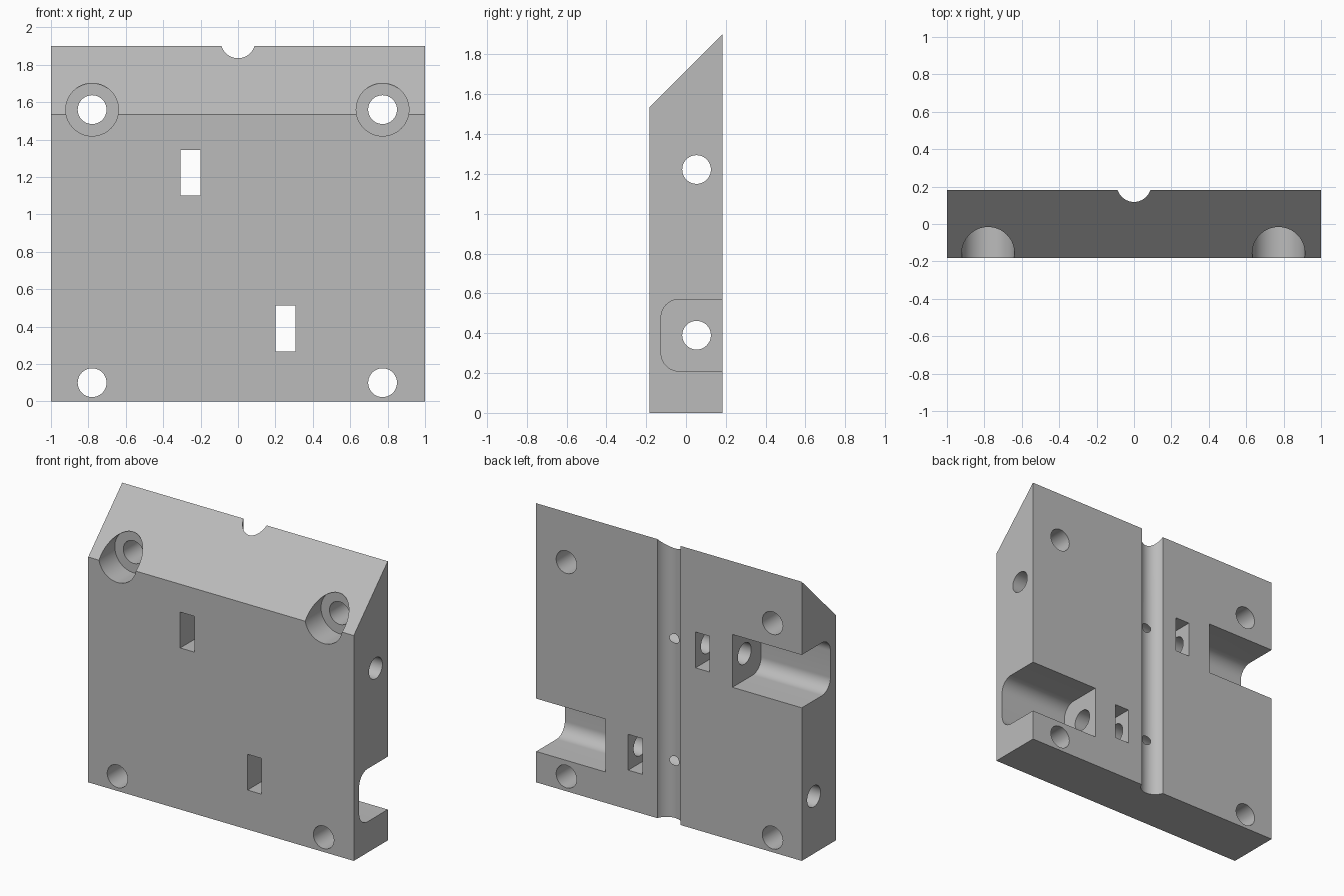
import bpy, bmesh, math
from mathutils import Vector

if "Cube" in bpy.data.objects:
    bpy.data.objects.remove(bpy.data.objects["Cube"], do_unlink=True)

HALF_W, HALF_D, HEIGHT = 1.0, 0.183, 1.9
SHOULDER = HEIGHT - 2 * HALF_D

grey = bpy.data.materials.new("machined grey")
grey.use_nodes = True
colour = (0.5, 0.5, 0.5, 1)
grey.diffuse_color = colour
grey.node_tree.nodes["Principled BSDF"].inputs["Base Color"].default_value = colour

# Turns outline coordinates (u, v) and a distance w into x, y, z
PLACE = {
    "x": lambda u, v, w: Vector((w, u, v)),
    "y": lambda u, v, w: Vector((u, w, v)),
    "z": lambda u, v, w: Vector((u, v, w)),
}


def prism(name, outline, axis, start, end):
    """Extrude a flat outline along an axis."""
    bm = bmesh.new()
    face = bm.faces.new([bm.verts.new(PLACE[axis](u, v, start)) for u, v in outline])
    out = bmesh.ops.extrude_face_region(bm, geom=[face])
    moved = [g for g in out["geom"] if isinstance(g, bmesh.types.BMVert)]
    bmesh.ops.translate(bm, verts=moved, vec=PLACE[axis](0, 0, end - start))
    bmesh.ops.recalc_face_normals(bm, faces=bm.faces)
    mesh = bpy.data.meshes.new(name)
    bm.to_mesh(mesh)
    bm.free()
    mesh.materials.append(grey)
    obj = bpy.data.objects.new(name, mesh)
    bpy.context.collection.objects.link(obj)
    return obj


def arc(u, v, r, first=0, last=360, steps=64):
    count = steps if last - first == 360 else steps + 1
    angles = [math.radians(first + (last - first) * i / steps) for i in range(count)]
    return [(u + r * math.cos(a), v + r * math.sin(a)) for a in angles]


def rect(u0, u1, v0, v1):
    return [(u0, v0), (u1, v0), (u1, v1), (u0, v1)]


# Plate with its top front edge cut back to a slope
block = prism("mounting_block",
              [(-HALF_D, 0), (HALF_D, 0), (HALF_D, HEIGHT), (-HALF_D, SHOULDER)],
              "x", -HALF_W, HALF_W)

cutters = []

# Round groove down the back
cutters.append(prism("groove_cutter", arc(0, 0.21, 0.092), "z", -0.1, 2))

# Four bolt holes, the upper pair counterbored
for x in (-0.78, 0.773):
    for z in (0.1, 1.56):
        cutters.append(prism("bolt_hole_cutter", arc(x, z, 0.077), "y", -0.3, 0.3))
    cutters.append(prism("counterbore_cutter", arc(x, 1.56, 0.141), "y", -0.3, -0.01))

# Two matching sets: cross hole, nut slot and side pocket
for side, z in ((1, 0.39), (-1, 1.222)):
    cutters.append(prism("cross_hole_cutter", arc(0.053, z, 0.072), "x", -1.1, 1.1))
    cutters.append(prism("nut_slot_cutter",
                         rect(*sorted((side * 0.2, side * 0.307)), z - 0.122, z + 0.122),
                         "y", -0.3, 0.3))
    r, front, half = 0.09, -0.125, 0.18
    pocket = (arc(front + r, z + half - r, r, 90, 180, 16)
              + arc(front + r, z - half + r, r, 180, 270, 16)
              + [(0.3, z - half), (0.3, z + half)])
    cutters.append(prism("side_pocket_cutter", pocket, "x", side * 0.478, side * 1.1))

# Cut every opening, then drop the cutters
for cutter in cutters:
    cutter.hide_render = True
    mod = block.modifiers.new(cutter.name, "BOOLEAN")
    mod.operation, mod.solver, mod.object = "DIFFERENCE", "EXACT", cutter
bpy.context.view_layer.update()
graph = bpy.context.evaluated_depsgraph_get()
result = bpy.data.meshes.new_from_object(block.evaluated_get(graph))
block.modifiers.clear()
block.data = result
result.materials.clear()
result.materials.append(grey)
for polygon in result.polygons:
    polygon.material_index = 0
for cutter in cutters:
    bpy.data.objects.remove(cutter, do_unlink=True)

# Smooth curved walls, crisp edges
bpy.ops.object.select_all(action="DESELECT")
block.select_set(True)
bpy.context.view_layer.objects.active = block
bpy.ops.object.shade_smooth_by_angle(angle=math.radians(30))
